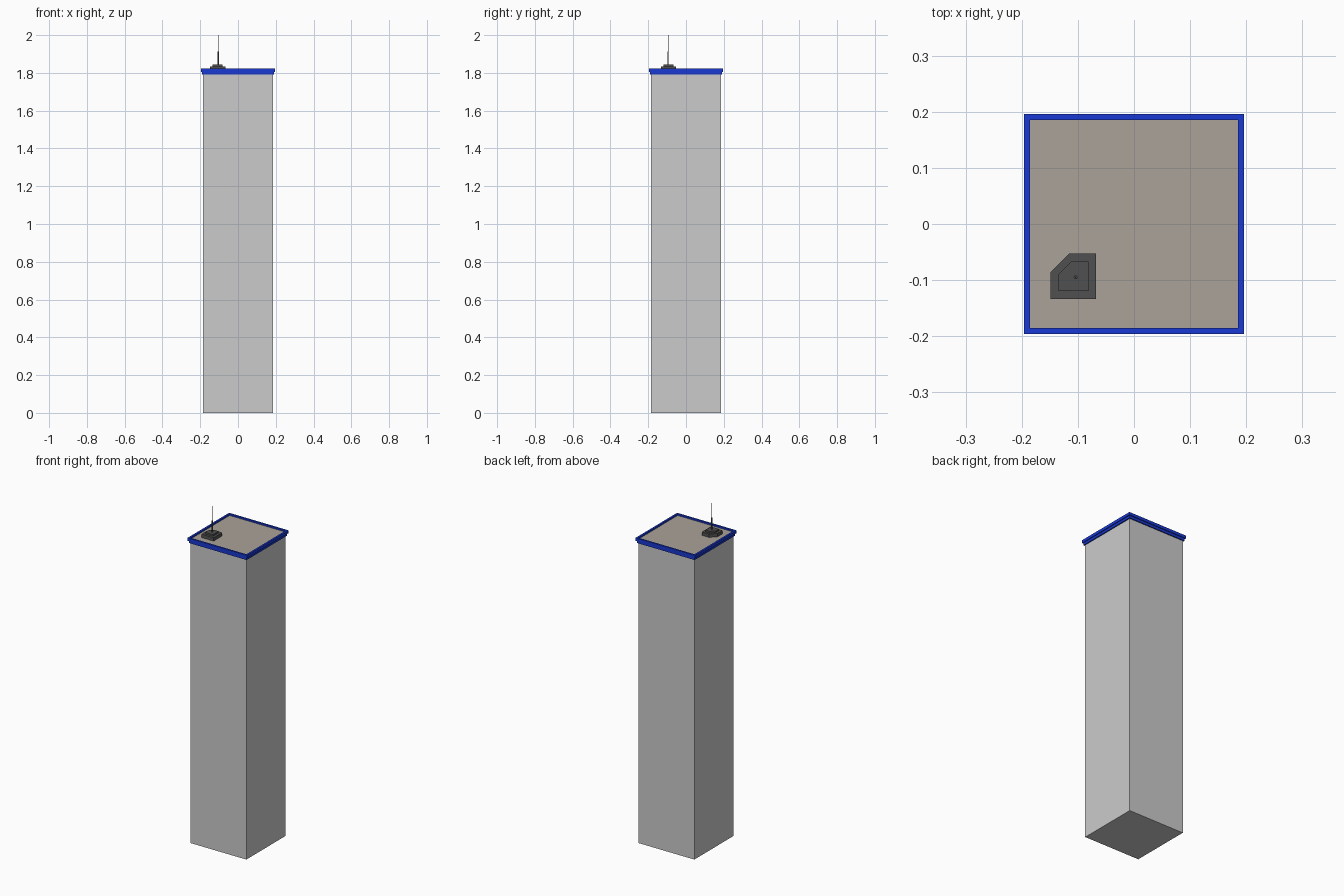
import bpy, bmesh
from math import pi

if "Cube" in bpy.data.objects:
    bpy.data.objects.remove(bpy.data.objects["Cube"])

def material(name, rgb):
    m = bpy.data.materials.new(name)
    m.diffuse_color = (*rgb, 1)
    m.use_nodes = True
    m.node_tree.nodes["Principled BSDF"].inputs["Base Color"].default_value = m.diffuse_color
    return m

BLUE = material("trim_blue", (0.01, 0.04, 0.65))
TAN = material("roof_tan", (0.40, 0.36, 0.32))
DARK = material("dark_metal", (0.08, 0.08, 0.08))

def finish(bm, name, mat=None):
    bmesh.ops.recalc_face_normals(bm, faces=bm.faces)
    me = bpy.data.meshes.new(name)
    bm.to_mesh(me)
    bm.free()
    ob = bpy.data.objects.new(name, me)
    bpy.context.collection.objects.link(ob)
    if mat:
        me.materials.append(mat)
    return ob

def prism(name, outline, z0, z1, mat=None):
    bm = bmesh.new()
    face = bm.faces.new([bm.verts.new((x, y, z0)) for x, y in outline])
    ext = bmesh.ops.extrude_face_region(bm, geom=[face], use_keep_orig=True)
    for v in ext["geom"]:
        if isinstance(v, bmesh.types.BMVert):
            v.co.z = z1
    return finish(bm, name, mat)

def square(h):
    return [(-h, -h), (h, -h), (h, h), (-h, h)]

def square_ring(name, profile, mat):
    # sweep a closed (half width, z) section round a square
    bm = bmesh.new()
    loops = [[bm.verts.new((x, y, z)) for x, y in square(h)] for h, z in profile]
    for i, a in enumerate(loops):
        b = loops[(i + 1) % len(loops)]
        for k in range(4):
            n = (k + 1) % 4
            bm.faces.new((a[k], a[n], b[n], b[k]))
    return finish(bm, name, mat)

def clipped_square(cx, cy, h, cut):
    return [(cx - h, cy - h), (cx + h, cy - h), (cx + h, cy + h),
            (cx - h + cut, cy + h), (cx - h, cy + h - cut)]

def rod(name, x, y, r, z0, z1):
    bm = bmesh.new()
    bmesh.ops.create_cone(bm, cap_ends=True, segments=8, radius1=r, radius2=r, depth=z1 - z0)
    bmesh.ops.translate(bm, verts=bm.verts, vec=(x, y, (z0 + z1) / 2))
    return finish(bm, name, DARK)

# Tower shaft and roof deck
prism("tower_shaft", square(0.184), 0, 1.806)
prism("roof_deck", square(0.1855), 1.806, 1.814, TAN)

# Stepped blue parapet
square_ring("parapet_trim", [(0.183, 1.792), (0.191, 1.792), (0.191, 1.806), (0.196, 1.806),
                             (0.196, 1.823), (0.185, 1.823), (0.185, 1.808), (0.183, 1.808)], BLUE)

# Stepped rooftop plinth with one clipped corner
prism("plinth_lower", clipped_square(-0.108, -0.093, 0.0405, 0.033), 1.814, 1.834, DARK)
prism("plinth_upper", clipped_square(-0.108, -0.093, 0.0265, 0.023), 1.834, 1.844, DARK)

# Two-stage antenna
rod("antenna_base", -0.104, -0.095, 0.0035, 1.844, 1.912)
rod("antenna_tip", -0.104, -0.095, 0.0012, 1.912, 2.0)
